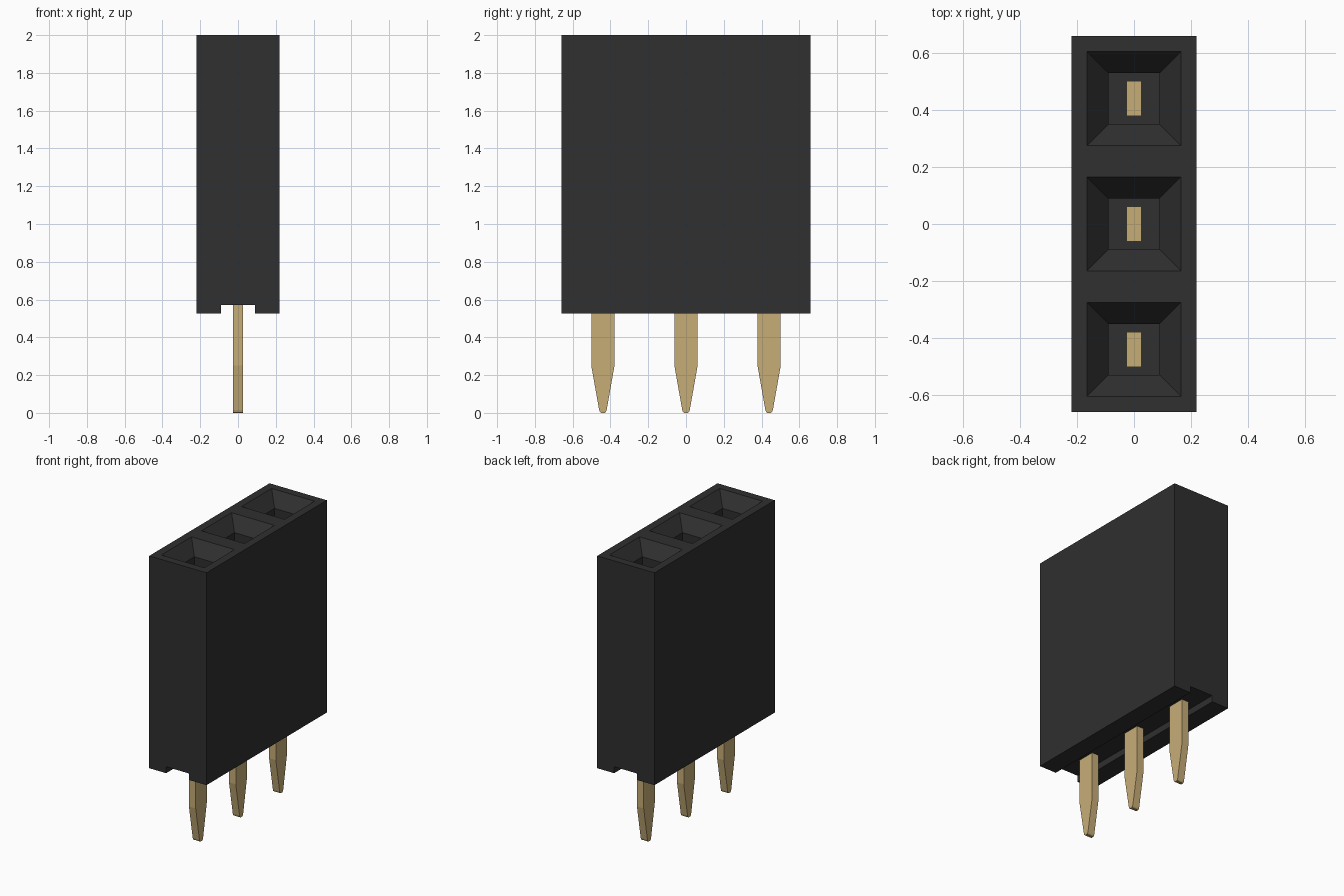
import bpy, bmesh

if "Cube" in bpy.data.objects:
    bpy.data.objects.remove(bpy.data.objects["Cube"])

PITCH = 0.44
ROWS = (-PITCH, 0.0, PITCH)


def material(name, rgb):
    m = bpy.data.materials.new(name)
    m.diffuse_color = (*rgb, 1.0)
    m.use_nodes = True
    m.node_tree.nodes["Principled BSDF"].inputs["Base Color"].default_value = m.diffuse_color
    return m


def make_object(name, bm, mat):
    bmesh.ops.recalc_face_normals(bm, faces=bm.faces)
    mesh = bpy.data.meshes.new(name)
    bm.to_mesh(mesh)
    bm.free()
    mesh.materials.append(mat)
    ob = bpy.data.objects.new(name, mesh)
    bpy.context.collection.objects.link(ob)
    return ob


def prism(profile, offset):
    """Extrude a closed 3D profile along an offset vector."""
    bm = bmesh.new()
    face = bm.faces.new([bm.verts.new(p) for p in profile])
    ext = bmesh.ops.extrude_face_region(bm, geom=[face])
    bmesh.ops.translate(bm, vec=offset,
                        verts=[v for v in ext["geom"] if isinstance(v, bmesh.types.BMVert)])
    return bm


black = material("black plastic", (0.029, 0.029, 0.029))
gold = material("gold plating", (0.57, 0.42, 0.185))

# Housing: block with a shallow channel along the underside
half = [(0.09, 0.57), (0.09, 0.525), (0.22, 0.525), (0.22, 2.0)]
section = half + [(-x, z) for x, z in reversed(half)]
housing = make_object("housing", prism([(x, -0.66, z) for x, z in section], (0, 1.32, 0)), black)

# Socket holes: square funnels leading into straight blind shafts
bm = bmesh.new()
for y in ROWS:
    rings = []
    for r, z in ((0.19, 2.03), (0.09, 1.91), (0.09, 0.72)):
        rings.append([bm.verts.new((sx * r, y + sy * r, z))
                      for sx, sy in ((-1, -1), (1, -1), (1, 1), (-1, 1))])
    bm.faces.new(rings[0])
    bm.faces.new(rings[-1])
    for a, b in zip(rings, rings[1:]):
        for i in range(4):
            j = (i + 1) % 4
            bm.faces.new((a[i], a[j], b[j], b[i]))
cutter = make_object("socket_cutter", bm, black)
cutter.hide_render = True

mod = housing.modifiers.new("sockets", 'BOOLEAN')
mod.operation = 'DIFFERENCE'
mod.solver = 'EXACT'
mod.object = cutter
bpy.context.view_layer.objects.active = housing
housing.select_set(True)
bpy.ops.object.modifier_apply(modifier=mod.name)
bpy.data.objects.remove(cutter, do_unlink=True)

# Pins: flat blades tapering to a blunt rounded tip
side = [(0.009, 0.0), (0.016, 0.005), (0.02, 0.016), (0.0615, 0.25), (0.0615, 0.82)]
blade = side + [(-y, z) for y, z in reversed(side)]
for n, y0 in enumerate(ROWS, 1):
    make_object(f"pin_{n}", prism([(-0.026, y0 + y, z) for y, z in blade], (0.052, 0, 0)), gold)
